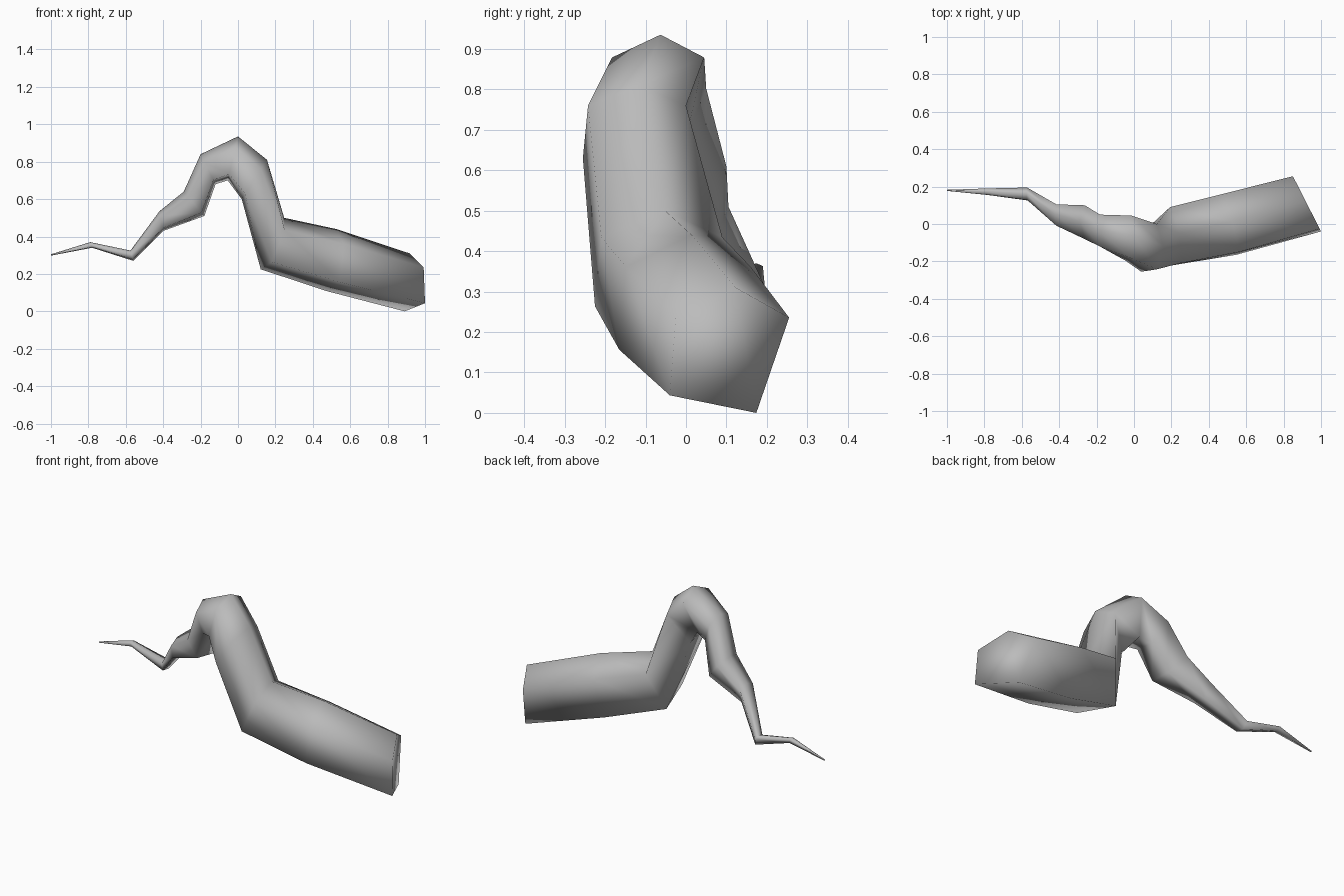
import bpy
import bmesh

default = bpy.data.objects.get("Cube")
if default:
    bpy.data.objects.remove(default, do_unlink=True)

# One flat grey for the whole limb
grey = bpy.data.materials.new("plain grey")
grey.use_nodes = True
colour = (0.5, 0.5, 0.5, 1.0)
grey.diffuse_color = colour
grey.node_tree.nodes["Principled BSDF"].inputs["Base Color"].default_value = colour

# Five-sided section: (across from front to back, height from inner to outer side)
SECTION = [(1, 0.76), (0.1, 1), (-0.9, 0.76), (-1, 0.14), (0.45, 0)]

bm = bmesh.new()


def ring(outer, inner, back, front, skew=0.0):
    """Add one section from its outer and inner (x, z) and its y range."""
    middle, half = (back + front) / 2, (back - front) / 2
    verts = []
    for across, height in SECTION:
        x = inner[0] + (outer[0] - inner[0]) * height - skew * across
        z = inner[1] + (outer[1] - inner[1]) * height
        verts.append(bm.verts.new((x, middle + half * across, z)))
    return verts


rings = [
    # Thin tip and its elbow
    ring((-1.0, 0.305), (-1.0, 0.298), 0.183, 0.177),
    ring((-0.79, 0.37), (-0.78, 0.34), 0.19, 0.155),
    ring((-0.575, 0.325), (-0.56, 0.27), 0.195, 0.125),
    # Rising part
    ring((-0.42, 0.535), (-0.40, 0.43), 0.105, -0.015),
    ring((-0.29, 0.64), (-0.18, 0.51), 0.10, -0.09),
    # Arch
    ring((-0.20, 0.84), (-0.12, 0.68), 0.05, -0.13),
    ring((0.0, 0.935), (-0.055, 0.70), 0.045, -0.195),
    ring((0.155, 0.81), (0.02, 0.60), 0.0, -0.255),
    # Thick end
    ring((0.25, 0.50), (0.135, 0.225), 0.09, -0.225, 0.03),
    ring((0.53, 0.44), (0.49, 0.11), 0.16, -0.165, 0.05),
    ring((0.925, 0.31), (0.925, 0.0), 0.255, -0.04, 0.075),
]

# Skin the sections and close both ends
sides = len(SECTION)
for a, b in zip(rings, rings[1:]):
    for i in range(sides):
        j = (i + 1) % sides
        bm.faces.new((a[i], a[j], b[j], b[i]))
bm.faces.new(rings[0])
bm.faces.new(rings[-1])
bmesh.ops.recalc_face_normals(bm, faces=bm.faces)
for face in bm.faces:
    face.smooth = True

mesh = bpy.data.meshes.new("bent_limb")
bm.to_mesh(mesh)
bm.free()
mesh.materials.append(grey)
limb = bpy.data.objects.new("bent_limb", mesh)
bpy.context.collection.objects.link(limb)
